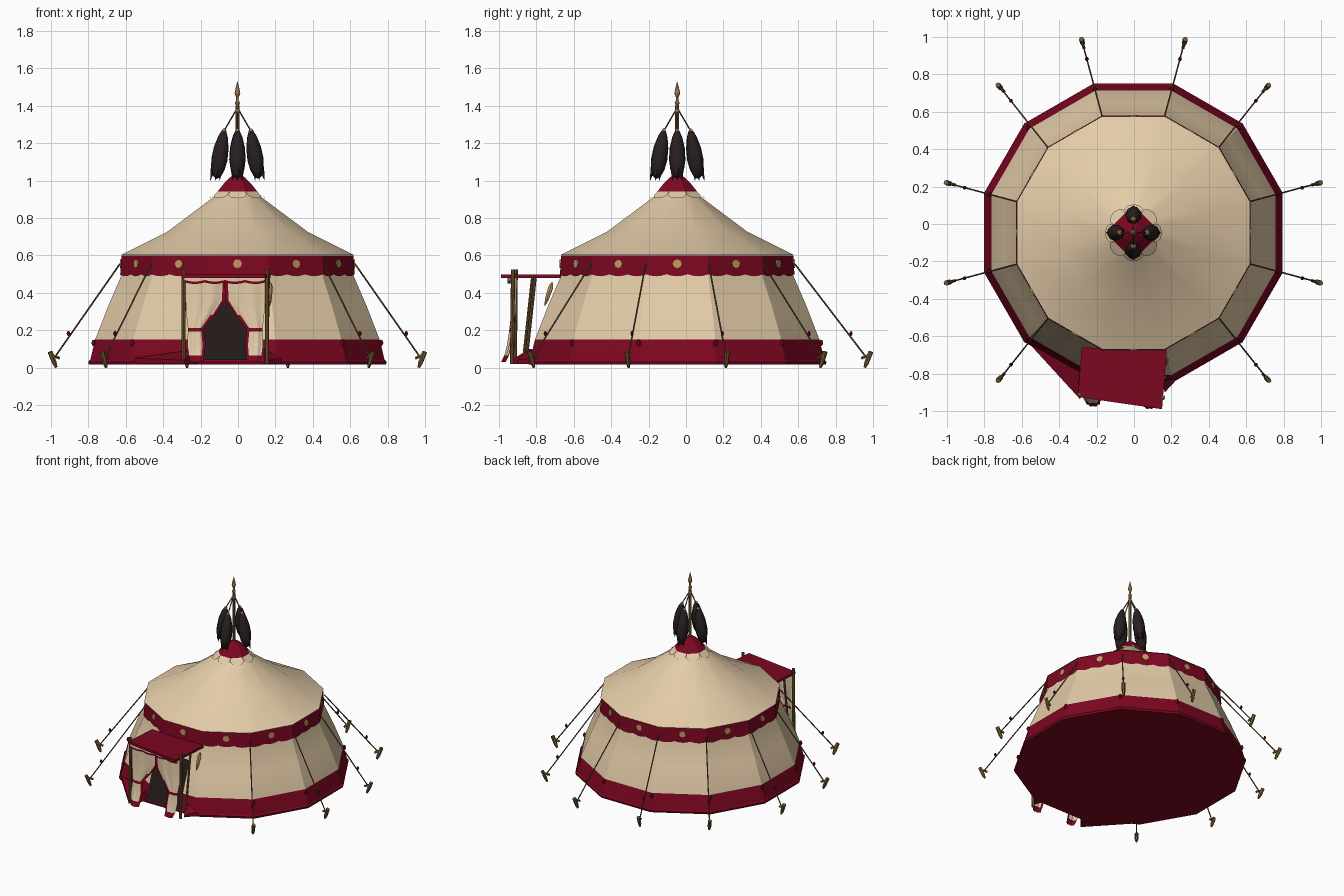
import bpy, math
from math import sin, cos, pi, radians
from mathutils import Vector

if "Cube" in bpy.data.objects:
    bpy.data.objects.remove(bpy.data.objects["Cube"])

CX, CY = -0.003, -0.047          # tent axis
C15 = cos(radians(15))


def material(name, rgb):
    m = bpy.data.materials.new(name)
    m.diffuse_color = (*rgb, 1)
    m.use_nodes = True
    m.node_tree.nodes["Principled BSDF"].inputs["Base Color"].default_value = m.diffuse_color
    return m


CREAM = material("cream canvas", (0.77, 0.60, 0.39))
RED = material("crimson cloth", (0.205, 0.002, 0.015))
DARK = material("dark hair", (0.022, 0.014, 0.014))
SHADE = material("dark doorway", (0.016, 0.010, 0.009))
GOLD = material("gold", (0.58, 0.33, 0.12))
WOOD = material("wood", (0.19, 0.105, 0.035))
ROPE = material("rope", (0.13, 0.08, 0.035))


def make(name, verts, faces, mats, idx=None, angle=20):
    me = bpy.data.meshes.new(name)
    me.from_pydata([tuple(v) for v in verts], [], faces)
    for m in mats:
        me.materials.append(m)
    for i, p in enumerate(me.polygons):
        p.material_index = idx[i] if idx else 0
    ob = bpy.data.objects.new(name, me)
    bpy.context.collection.objects.link(ob)
    bpy.ops.object.select_all(action='DESELECT')
    bpy.context.view_layer.objects.active = ob
    ob.select_set(True)
    bpy.ops.object.shade_smooth_by_angle(angle=radians(angle))
    return ob


def polar(r, deg, z):
    return Vector((CX + r * cos(radians(deg)), CY + r * sin(radians(deg)), z))


def lathe(name, profile, sides, mats, bands=None, start=15, caps=(False, False), angle=20):
    """Stack of polygon rings around the tent axis; bands gives a material per ring pair."""
    v = [polar(r, start + 360 * k / sides, z) for r, z in profile for k in range(sides)]
    f, idx = [], []
    for j in range(len(profile) - 1):
        for k in range(sides):
            a, b = j * sides + k, j * sides + (k + 1) % sides
            f.append((a, b, b + sides, a + sides))
            idx.append(bands[j] if bands else 0)
    if caps[0]:
        f.append(tuple(reversed(range(sides))))
        idx.append(bands[0] if bands else 0)
    if caps[1]:
        f.append(tuple(range(len(v) - sides, len(v))))
        idx.append(bands[-1] if bands else 0)
    return make(name, v, f, mats, idx, angle)


def spindle(name, a, b, radii, mat, sides=6):
    """Rod from a to b with (fraction, radius) stations."""
    a, b = Vector(a), Vector(b)
    q = (b - a).to_track_quat('Z', 'Y')
    v = [a.lerp(b, t) + q @ Vector((r * cos(2 * pi * k / sides), r * sin(2 * pi * k / sides), 0))
         for t, r in radii for k in range(sides)]
    f = [(j * sides + k, j * sides + (k + 1) % sides,
          (j + 1) * sides + (k + 1) % sides, (j + 1) * sides + k)
         for j in range(len(radii) - 1) for k in range(sides)]
    f += [tuple(reversed(range(sides))), tuple(range(len(v) - sides, len(v)))]
    return make(name, v, f, [mat], angle=40)


def rod(name, a, b, r, mat, sides=6):
    return spindle(name, a, b, [(0, r), (1, r)], mat, sides)


# Walls with crimson skirt and floor, then roof
lathe("wall", [(0.82, 0.02), (0.787, 0.15), (0.715, 0.33), (0.641, 0.495), (0.632, 0.6)], 12,
      [CREAM, RED], [1, 0, 0, 0], caps=(True, False))
lathe("skirt_hem", [(0.822, 0.015), (0.826, 0.03), (0.818, 0.04)], 12, [RED], caps=(True, False))
lathe("roof", [(0.645, 0.602), (0.39, 0.725), (0.12, 0.92), (0.04, 0.98)], 12, [CREAM])

# Eaves valance with scalloped lower edge
COLS = 18
v = []
for k in range(12):
    p0, p1 = 15 + 30 * k, 45 + 30 * k
    for i in range(COLS):
        t = i / COLS
        drop = 0.488 + 0.011 * (1 - abs(sin(3 * pi * t)))
        v += [polar(0.642, p0, 0.6).lerp(polar(0.642, p1, 0.6), t),
              polar(0.649, p0, drop).lerp(polar(0.649, p1, drop), t)]
n = len(v) // 2
f = [(2 * i, 2 * i + 1, 2 * ((i + 1) % n) + 1, 2 * ((i + 1) % n)) for i in range(n)]
make("valance", v, f, [RED])

# Gold studs on every valance panel
for k in range(12):
    d = 30 * k
    a = polar(0.643 * C15, d, 0.555)
    rod("valance_stud", a, a + Vector((cos(radians(d)), sin(radians(d)), 0)) * 0.008, 0.024, GOLD, 8)

# Roof cap with cream petals around it
lathe("roof_cap", [(0.12, 0.935), (0.08, 0.982), (0.045, 1.015), (0.015, 1.035)], 8, [RED],
      start=22.5, caps=(False, True))
for k in range(8):
    d = 45 * k
    pts = [polar(r, d + s, z) for r, s, z in
           [(0.105, -22, 0.95), (0.137, -21, 0.92), (0.148, -12, 0.908), (0.153, 0, 0.905),
            (0.148, 12, 0.908), (0.137, 21, 0.92), (0.105, 22, 0.95)]]
    make("cap_petal", pts, [tuple(range(7))], [CREAM])

# Mast with spear finial
lathe("mast", [(0.011, 0.98), (0.011, 1.40)], 8, [WOOD], caps=(True, True))
lathe("finial", [(0.008, 1.355), (0.016, 1.37), (0.008, 1.385), (0.008, 1.40), (0.014, 1.415),
                 (0.007, 1.43), (0.007, 1.445), (0.016, 1.465), (0.011, 1.49), (0.001, 1.53)],
      8, [GOLD], caps=(True, True))

# Four hair tails with ragged ends hung on cords
for d in (0, 90, 180, 270):
    top = polar(0.072, d, 1.265)
    rod("tail_cord", polar(0.008, d, 1.375), top, 0.004, ROPE, 5)
    spindle("tail_knot", top + Vector((0, 0, 0.012)), top - Vector((0, 0, 0.012)),
            [(0, 0.006), (0.5, 0.014), (1, 0.01)], GOLD)
    spindle("hair_tail", top, polar(0.113, d, 1.01),
            [(0, 0.012), (0.12, 0.026), (0.35, 0.04), (0.6, 0.044), (0.8, 0.037), (0.95, 0.022),
             (1, 0.004)], DARK, 9)
    for r, s in ((0.145, 0), (0.12, 12), (0.12, -12), (0.095, 0)):
        spindle("hair_lock", polar(0.1 + (r - 0.113) * 0.6, d + s, 1.11), polar(r, d + s, 1.0),
                [(0, 0.008), (0.4, 0.014), (1, 0.001)], DARK, 5)

# Guy ropes, stakes and tassels on every corner but the porch ones
for k in range(12):
    d = 15 + 30 * k
    if d in (255, 285):
        continue
    diagonal = abs(abs(sin(radians(d))) - 0.707) < 0.01
    e = d + (2.5 if d in (45, 225) else -2.5) if diagonal else d
    reach = 1.015 if abs(cos(radians(d))) > 0.9 else 1.05
    a, b = polar(0.65, d, 0.555), polar(reach, e, 0.05)
    rod("guy_rope", a, b, 0.0045, ROPE, 5)
    spindle("stake", polar(reach - 0.012, e, 0.0), polar(reach + 0.022, e, 0.085),
            [(0, 0.007), (0.3, 0.013), (1, 0.014)], WOOD)
    rod("stake_peg", polar(reach - 0.03, e, 0.05), polar(reach + 0.02, e, 0.07), 0.008, WOOD)
    t = a.lerp(b, 0.78) + Vector((0, 0, 0.008))
    spindle("rope_tassel", t, t + Vector((0, 0, 0.026)), [(0, 0.004), (0.5, 0.011), (1, 0.004)], RED)
    spindle("skirt_tassel", polar(0.792, d, 0.115), polar(0.797, d, 0.148),
            [(0, 0.008), (0.5, 0.014), (1, 0.006)], RED)

# Dark doorway plate lying on the front wall
make("doorway", [(-0.2, -0.848, 0.04), (0.09, -0.848, 0.04), (0.09, -0.725, 0.38),
                 (-0.2, -0.725, 0.38)], [(0, 1, 2, 3)], [SHADE])

# Porch awning slab
plan = [(-0.3, -0.925), (0.15, -0.99), (0.175, -0.675), (-0.28, -0.66)]
v = [(x, y, z) for z in (0.48, 0.498) for x, y in plan]
make("awning", v, [(3, 2, 1, 0), (4, 5, 6, 7)] +
     [(i, (i + 1) % 4, 4 + (i + 1) % 4, 4 + i) for i in range(4)], [RED])

# Porch poles
for x, y in ((-0.292, -0.915), (0.155, -0.93)):
    rod("front_pole", (x, y, 0.02), (x, y + 0.005, 0.525), 0.011, WOOD, 8)
    rod("brace_pole", (x, y + 0.06, 0.03), (x + 0.008, y + 0.11, 0.49), 0.008, WOOD, 8)

# Front pelmet under the awning: cream with scalloped crimson trim
v, f, idx = [], [], []
N = 24
for i in range(N + 1):
    t = i / N
    x, y = -0.285 + 0.43 * t, -0.925 - 0.03 * t
    wave = 0.008 * abs(sin(4 * pi * t))
    v += [(x, y, 0.485), (x, y, 0.468 - wave), (x, y, 0.455 - wave)]
for i in range(N):
    a = 3 * i
    f += [(a, a + 1, a + 4, a + 3), (a + 1, a + 2, a + 5, a + 4)]
    idx += [0, 1]
make("pelmet", v, f, [CREAM, RED], idx)

# Tied-back curtains: rows of (z, inner, outer, y), crimson hems and tie band
ROWS = [(0.48, -0.005, 0.215, -0.91), (0.36, 0.0, 0.212, -0.912), (0.28, 0.055, 0.208, -0.917),
        (0.212, 0.112, 0.2, -0.925), (0.192, 0.114, 0.2, -0.927), (0.12, 0.105, 0.203, -0.938),
        (0.065, 0.112, 0.195, -0.952), (0.03, 0.115, 0.185, -0.97)]
M = 12
for side in (-1, 1):
    v, f, idx = [], [], []
    for z, a, b, y in ROWS:
        for i in range(M + 1):
            t = i / M
            v.append((-0.068 + side * (a + (b - a) * t),
                      y - 0.012 * sin(pi * t) + 0.003 * sin(5 * pi * t) - 0.006 * side, z))
    for j in range(len(ROWS) - 1):
        for i in range(M):
            a = j * (M + 1) + i
            q = (a, a + M + 1, a + M + 2, a + 1)
            f.append(q if side > 0 else q[::-1])
            idx.append(1 if i < (1 if j < 2 else 2) or j in (3, 6) else 0)
    make("curtain", v, f, [CREAM, RED], idx, angle=60)

# Skirt cloth flaring out from the wall to the porch poles
for name, p, q, r in (("left_skirt_flap", (-0.56, -0.64), (-0.21, -0.835), (-0.29, -0.935)),
                      ("right_skirt_flap", (0.23, -0.83), (0.14, -0.835), (0.165, -0.9))):
    make(name, [(*p, 0.02), (*q, 0.02), (*r, 0.02), (*p, 0.05), (*q, 0.1), (*r, 0.04)],
         [(0, 1, 2), (3, 5, 4), (0, 2, 5, 3), (2, 1, 4, 5)], [RED])

# Gold pennant hanging beside the porch
spindle("gold_pennant", (0.172, -0.715, 0.455), (0.168, -0.755, 0.33),
        [(0, 0.005), (0.2, 0.015), (0.75, 0.011), (1, 0.002)], GOLD)
